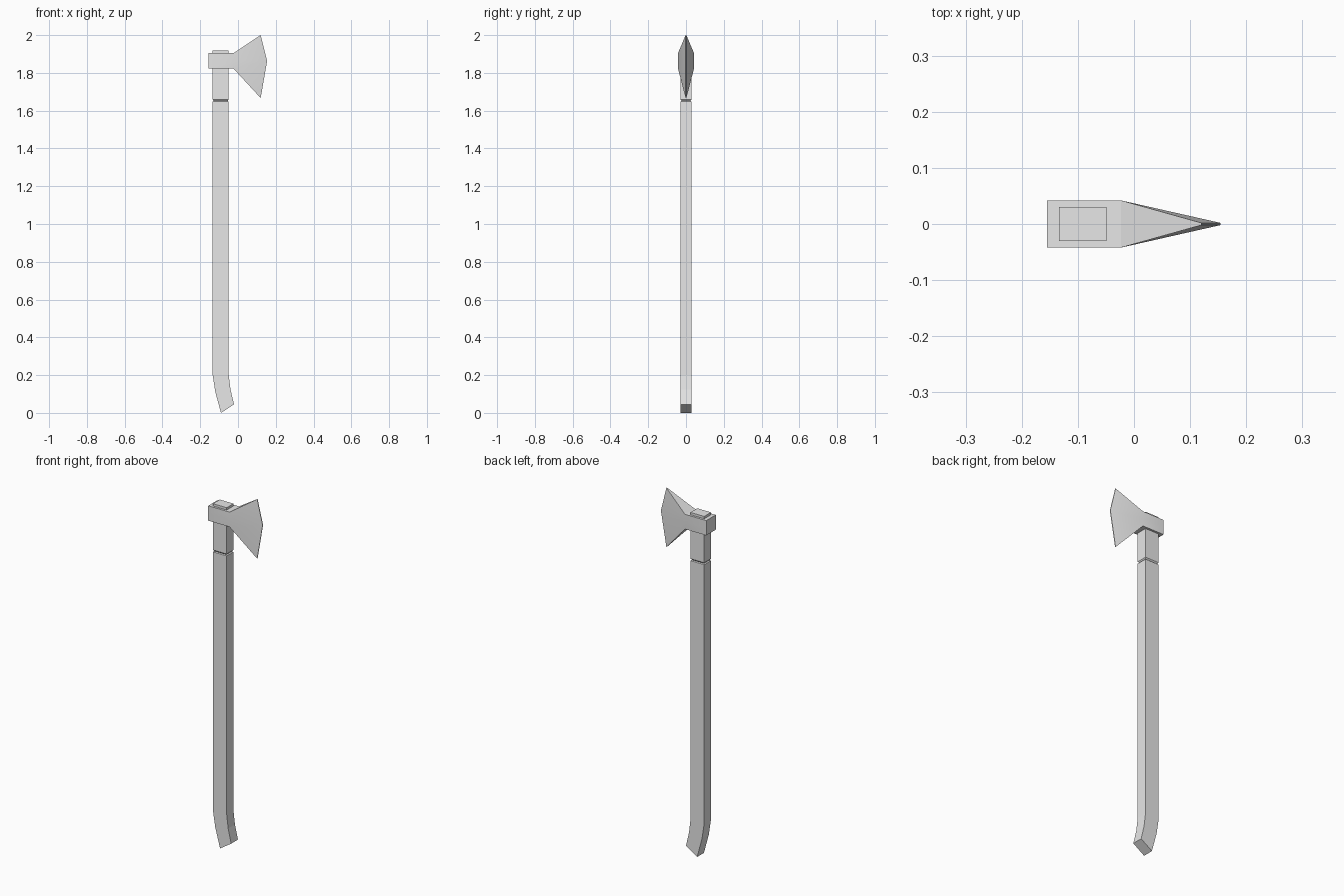
import bpy
import bmesh

cube = bpy.data.objects.get("Cube")
if cube:
    bpy.data.objects.remove(cube, do_unlink=True)

grey = bpy.data.materials.new("plain grey")
grey.use_nodes = True
grey.diffuse_color = (0.8, 0.8, 0.8, 1)
grey.node_tree.nodes["Principled BSDF"].inputs["Base Color"].default_value = (0.8, 0.8, 0.8, 1)


def loft(name, sections, smooth=False):
    """Bridge rings of points in order and cap both ends."""
    bm = bmesh.new()
    rings = [[bm.verts.new(p) for p in ring] for ring in sections]
    n = len(rings[0])
    for a, b in zip(rings, rings[1:]):
        for i in range(n):
            j = (i + 1) % n
            bm.faces.new((a[i], a[j], b[j], b[i]))
    bm.faces.new(rings[0])
    bm.faces.new(rings[-1])
    bmesh.ops.recalc_face_normals(bm, faces=bm.faces)
    mesh = bpy.data.meshes.new(name)
    bm.to_mesh(mesh)
    bm.free()
    mesh.materials.append(grey)
    obj = bpy.data.objects.new(name, mesh)
    bpy.context.collection.objects.link(obj)
    if smooth:
        bpy.ops.object.select_all(action="DESELECT")
        obj.select_set(True)
        bpy.context.view_layer.objects.active = obj
        bpy.ops.object.shade_smooth_by_angle(angle=0.5)
    return obj


def handle_ring(x0, z0, x1, z1, half):
    return [(x0, -half, z0), (x1, -half, z1), (x1, half, z1), (x0, half, z0)]


# Handle: curved foot, straight shaft, shallow groove and tang through the head
left, right, half, notch = -0.134, -0.049, 0.03, 0.006
rings = [
    handle_ring(-0.09, 0, -0.021, 0.045, half),
    handle_ring(-0.12, 0.11, -0.04, 0.125, half),
    handle_ring(left, 0.2, right, 0.2, half),
    handle_ring(left, 1.648, right, 1.648, half),
    handle_ring(left + notch, 1.651, right - notch, 1.651, half - notch),
    handle_ring(left, 1.659, right, 1.659, half),
    handle_ring(left, 1.918, right, 1.918, half),
]
loft("handle", rings)


# Axe head: square poll flaring into a thin, pointed cutting edge
def head_ring(points, half):
    side = [(x, -half, z) for x, z in points]
    return side + [(x, half, z) for x, z in reversed(points)]


bottom, middle, top = 1.822, 1.863, 1.905
poll = [(-0.155, z) for z in (bottom, middle, top)]
cheek = [(-0.023, z) for z in (bottom, middle, top)]
edge = [(0.12, 1.667), (0.154, middle), (0.12, 2.0)]
loft("axe_head", [head_ring(poll, 0.042), head_ring(cheek, 0.042), head_ring(edge, 0.002)], smooth=True)
